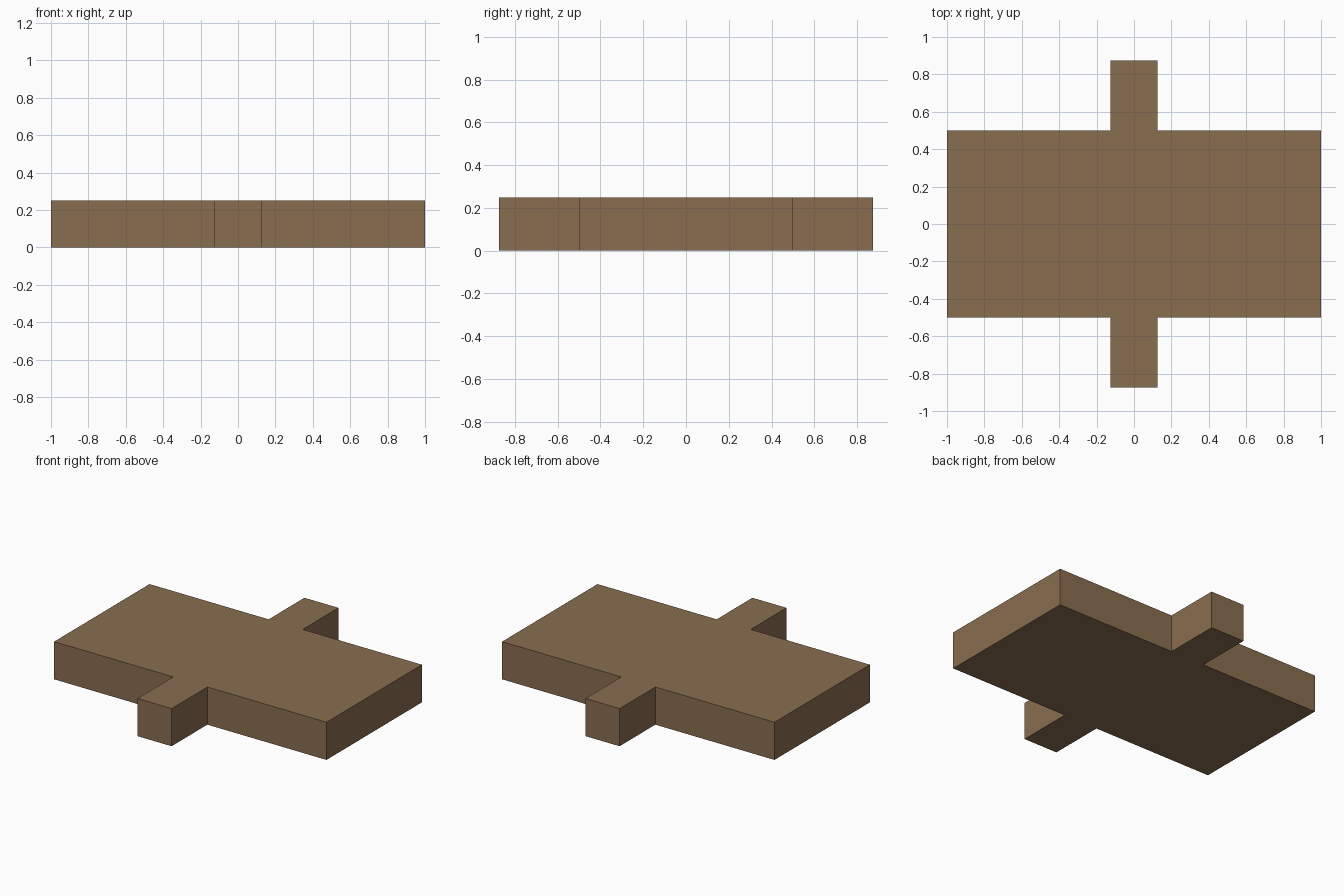
import bpy, bmesh

if "Cube" in bpy.data.objects:
    bpy.data.objects.remove(bpy.data.objects["Cube"])

HEIGHT = 0.25
BODY_X, BODY_Y = 1.0, 0.5      # half sizes of the main slab
TAB_X, TAB_Y = 0.125, 0.875    # half width of the tabs, and their reach

# Cross-shaped outline: one quarter, turned through half a circle
half = [(BODY_X, -BODY_Y), (BODY_X, BODY_Y), (TAB_X, BODY_Y),
        (TAB_X, TAB_Y), (-TAB_X, TAB_Y), (-TAB_X, BODY_Y)]
outline = half + [(-x, -y) for x, y in half]

# Extrude the outline into a solid slab
bm = bmesh.new()
base = bm.faces.new([bm.verts.new((x, y, 0)) for x, y in outline])
top = bmesh.ops.extrude_face_region(bm, geom=[base], use_keep_orig=True)
verts = [v for v in top["geom"] if isinstance(v, bmesh.types.BMVert)]
bmesh.ops.translate(bm, vec=(0, 0, HEIGHT), verts=verts)
bmesh.ops.recalc_face_normals(bm, faces=bm.faces)
mesh = bpy.data.meshes.new("slab_with_tabs")
bm.to_mesh(mesh)
bm.free()

# Brown finish
brown = bpy.data.materials.new("brown")
brown.diffuse_color = (0.25, 0.155, 0.08, 1)
brown.use_nodes = True
brown.node_tree.nodes["Principled BSDF"].inputs["Base Color"].default_value = brown.diffuse_color
mesh.materials.append(brown)
slab = bpy.data.objects.new("slab_with_tabs", mesh)
bpy.context.collection.objects.link(slab)
